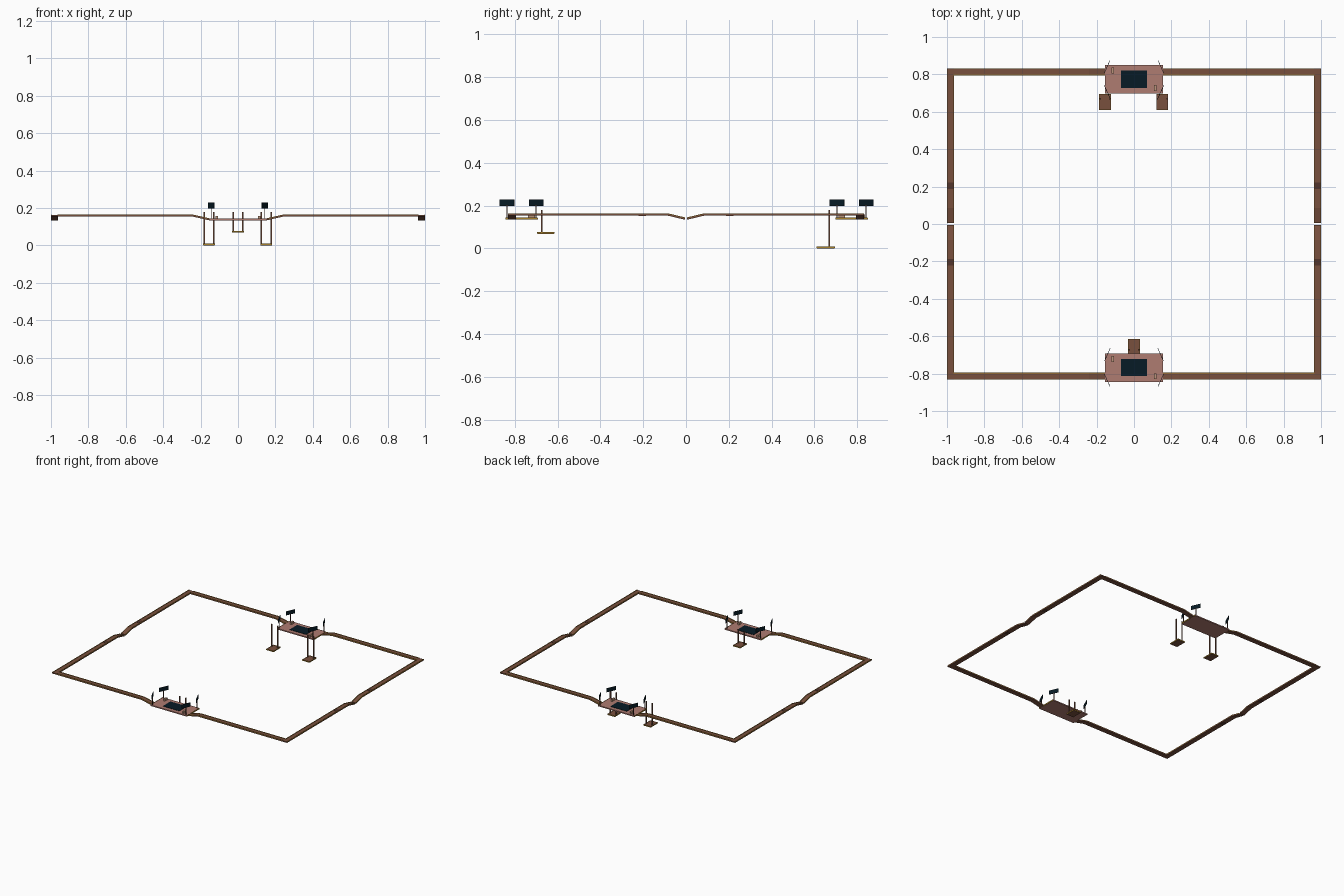
import bpy, bmesh, math
from mathutils import Matrix, Vector

if "Cube" in bpy.data.objects:
    bpy.data.objects.remove(bpy.data.objects["Cube"])


def mat(name, rgb):
    m = bpy.data.materials.new(name)
    m.diffuse_color = (*rgb, 1)
    m.use_nodes = True
    m.node_tree.nodes["Principled BSDF"].inputs["Base Color"].default_value = m.diffuse_color
    return m


BROWN = mat("brown wood", (0.19, 0.08, 0.048))
OCHRE = mat("ochre trim", (0.40, 0.23, 0.025))
PINK = mat("rose deck", (0.43, 0.20, 0.165))
NAVY = mat("dark navy", (0.002, 0.011, 0.019))
DARK = mat("dark brown", (0.085, 0.035, 0.025))
TAN = mat("tan box", (0.50, 0.30, 0.20))


def finish(bm, name, main):
    bmesh.ops.recalc_face_normals(bm, faces=bm.faces)
    me = bpy.data.meshes.new(name)
    me.materials.append(main)
    bm.to_mesh(me)
    bm.free()
    ob = bpy.data.objects.new(name, me)
    bpy.context.collection.objects.link(ob)
    return ob


def box(name, lo, hi, main, turn=0):
    lo, hi = Vector(lo), Vector(hi)
    bm = bmesh.new()
    m = Matrix.Translation((lo + hi) / 2) @ Matrix.Rotation(turn, 4, 'Z') @ Matrix.Diagonal((*(hi - lo), 1))
    bmesh.ops.create_cube(bm, size=1, matrix=m)
    return finish(bm, name, main)


def strip(name, path, side, thick, main, place):
    """Strip of constant thickness along a (distance, height) path, spanning 'side'."""
    prof = [(t, z) for t, z in path] + [(t, z - thick) for t, z in reversed(path)]
    bm = bmesh.new()
    rows = [[bm.verts.new(place(t, s, z)) for t, z in prof] for s in side]
    n, k = len(prof), len(path)
    for i in range(n):
        j = (i + 1) % n
        bm.faces.new((rows[0][i], rows[0][j], rows[1][j], rows[1][i]))
    for r in rows:  # side walls as quads
        for i in range(k - 1):
            bm.faces.new((r[i], r[i + 1], r[n - 2 - i], r[n - 1 - i]))
    return finish(bm, name, main)


def walkway(name, path, side, trims, place):
    """Brown planking with a thin raised ochre trim along both edges."""
    strip(name, path, side, 0.008, BROWN, place)
    a, b = side
    for (s0, s1), (start, end) in zip(((a, a + 0.003), (b - 0.003, b)), trims):
        p = [(path[0][0], path[0][1] + 0.003), (path[1][0], path[1][1] + 0.003), (end, path[2][1] + 0.003)]
        strip(name + "_trim", p, (s0, s1), 0.005, OCHRE, place)


def trim_frame(name, x0, x1, y0, y1, z0, z1):
    w = 0.002
    for lo, hi in (((x0, y0), (x1, y0 + w)), ((x0, y1 - w), (x1, y1)),
                   ((x0, y0 + w), (x0 + w, y1 - w)), ((x1 - w, y0 + w), (x1, y1 - w))):
        box(name + "_trim", (*lo, z0), (*hi, z1), OCHRE)


# Perimeter walkway, dipping to the decks and to the middle of each side
for sx, xn in ((-1, "left"), (1, "right")):
    for sy, yn in ((-1, "front"), (1, "back")):
        walkway(f"{yn}_{xn}_walkway", [(0.155, 0.142), (0.24, 0.161), (0.963, 0.161)], (0.795, 0.832),
                ((0, 0.963), (0, 0.963)), lambda t, s, z: (sx * t, sy * s, z))
        walkway(f"{xn}_{yn}_side_walkway", [(0.005, 0.142), (0.085, 0.161), (0.832, 0.161)], (0.963, 1.0),
                ((0, 0.798), (0, 0.832)), lambda t, s, z: (sx * s, sy * t, z))
        # joint plate between the trims
        a, b = sorted((sx * 0.966, sx * 0.997))
        box(f"{xn}_{yn}_joint", (a, sy * 0.205 - 0.018, 0.152), (b, sy * 0.205 + 0.018, 0.1625), DARK)


# Decks with panel, boxes and corner signs
for yn, cy in (("front", -0.768), ("back", 0.774)):
    box(f"{yn}_deck", (-0.155, cy - 0.075, 0.134), (0.155, cy + 0.075, 0.142), PINK)
    for s in (-1, 1):  # trim on the long edges
        y = cy + s * 0.075
        box(f"{yn}_deck_trim", (-0.155, y - 0.001, 0.134), (0.155, y + 0.001, 0.1425), PINK)
        x = s * 0.155
        box(f"{yn}_deck_end_trim", (x - 0.001, cy - 0.075, 0.134), (x + 0.001, cy + 0.075, 0.1435), OCHRE)
    box(f"{yn}_deck_panel", (-0.07, cy - 0.046, 0.141), (0.07, cy + 0.046, 0.1445), NAVY)
    for s in (-1, 1):
        x, y = s * 0.113, cy - s * 0.046
        box(f"{yn}_box", (x - 0.006, y - 0.016, 0.141), (x + 0.006, y + 0.016, 0.158), TAN)
        for t in (-1, 1):
            x, y = s * 0.143, cy + t * 0.068
            box(f"{yn}_sign_post", (x - 0.0025, y - 0.0025, 0.135), (x + 0.0025, y + 0.0025, 0.203), DARK)
            box(f"{yn}_sign", (x - 0.0013, y - 0.037, 0.198), (x + 0.0013, y + 0.037, 0.229), NAVY,
                turn=s * t * math.radians(24))


# Low landing steps with two upright poles each
def landing(name, x, y0, y1, py, z):
    box(name + "_step", (x - 0.03, y0, z), (x + 0.03, y1, z + 0.007), BROWN)
    trim_frame(name, x - 0.0315, x + 0.0315, y0 - 0.0015, y1 + 0.0015, z + 0.001, z + 0.009)
    for s in (-1, 1):
        px = x + s * 0.026
        box(name + "_pole", (px - 0.0035, py - 0.0035, z + 0.005), (px + 0.0035, py + 0.0035, 0.179), BROWN)


landing("front_landing", 0, -0.695, -0.617, -0.673, 0.068)
landing("back_left_landing", -0.155, 0.611, 0.694, 0.67, 0)
landing("back_right_landing", 0.151, 0.611, 0.694, 0.67, 0)
